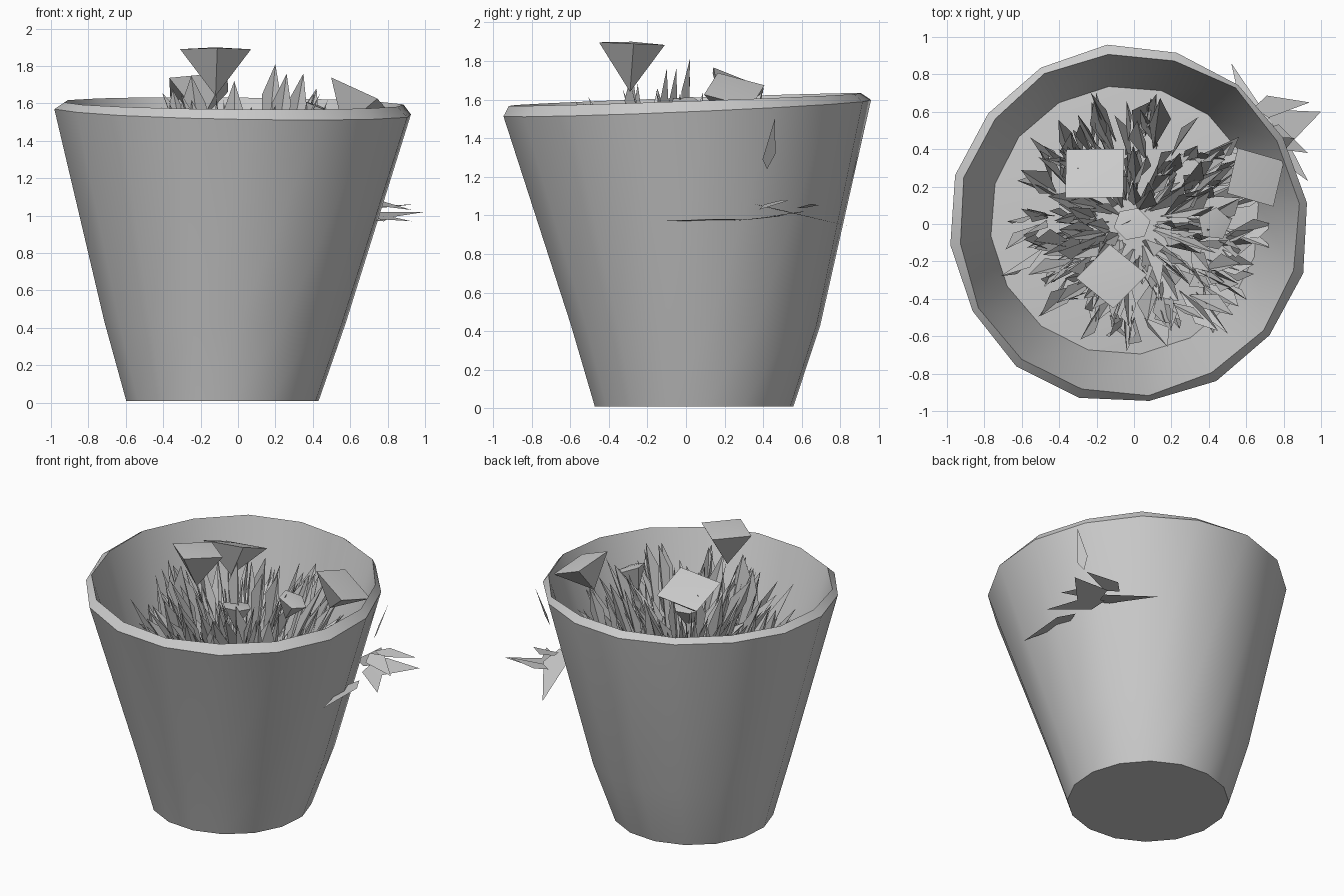
import bpy, bmesh, math, random
from mathutils import Vector

if "Cube" in bpy.data.objects:
    bpy.data.objects.remove(bpy.data.objects["Cube"])
random.seed(7)
N = 16


def make(name, verts, faces, angle=None):
    me = bpy.data.meshes.new(name)
    me.from_pydata([tuple(v) for v in verts], [], faces)
    bm = bmesh.new()
    bm.from_mesh(me)
    bmesh.ops.recalc_face_normals(bm, faces=bm.faces)
    bm.to_mesh(me)
    bm.free()
    ob = bpy.data.objects.new(name, me)
    bpy.context.collection.objects.link(ob)
    if angle:
        bpy.context.view_layer.objects.active = ob
        ob.select_set(True)
        bpy.ops.object.shade_smooth_by_angle(angle=math.radians(angle))
        ob.select_set(False)
    return ob


def ring(cx, cy, r, z, tx=0.0, ty=0.0, jit=0.0):
    """Tilted, slightly uneven circle."""
    out = []
    for i in range(N):
        a = 2 * math.pi * (i + 0.3) / N
        k = r + random.uniform(-jit, jit)
        x, y = cx + k * math.cos(a), cy + k * math.sin(a)
        out.append((x, y, z + tx * x + ty * y))
    return out


# Pot: base, outer wall, sloping uneven rim, inner wall down to the soil
rings = [ring(-0.083, 0.042, 0.518, 0.01),
         ring(-0.068, 0.05, 0.65, 0.43),
         ring(-0.03, 0.0, 0.96, 1.555, -0.02, 0.042, 0.015),
         ring(-0.03, 0.0, 0.915, 1.60, -0.01, 0.035, 0.012),
         ring(-0.05, 0.02, 0.72, 0.96)]
verts = [v for r in rings for v in r]
faces = [tuple(range(N))]
for k in range(len(rings) - 1):
    for i in range(N):
        j = (i + 1) % N
        faces.append((k * N + i, k * N + j, (k + 1) * N + j, (k + 1) * N + i))
make("pot", verts, faces, 35)

# Soil: low mound filling the pot
soil = ring(-0.05, 0.02, 0.74, 0.95) + [(-0.03, 0, 1.02)]
make("soil", soil, [(i, (i + 1) % N, N) for i in range(N)], 30)


# Leaves: folded blades fanning outwards from the middle
def blade(verts, faces, base, tip, width, turn, at=None):
    base, tip = Vector(base), Vector(tip)
    d = (tip - base).normalized()
    side = d.cross(Vector((math.cos(turn), math.sin(turn), 0.2))).normalized()
    fold = d.cross(side) * width * 0.35
    mid = base.lerp(tip, at or random.uniform(0.5, 0.75))
    n = len(verts)
    verts += [base, mid + side * width / 2 + fold, tip, mid - side * width / 2 + fold]
    faces += [(n, n + 1, n + 2), (n, n + 2, n + 3)]


verts, faces = [], []
count = 215
for i in range(count):
    a = 2 * math.pi * (i + random.random()) / count
    r0 = 0.08 + 0.42 * random.random()
    r1 = min(r0 + random.uniform(0.1, 0.32), 0.76)
    z1 = random.uniform(1.22, 1.66) - 0.3 * max(0, r1 - 0.45)
    b = a + random.uniform(-0.25, 0.25)
    blade(verts, faces,
          (r0 * math.cos(a), r0 * math.sin(a) - 0.02, 0.97),
          (r1 * math.cos(b), r1 * math.sin(b) - 0.02, z1),
          random.uniform(0.05, 0.13), a + random.uniform(-1.2, 1.2))
# Tall blades standing above the rim
for x, y, z, w in [(0.2, 0.02, 1.81, 0.1), (0.26, -0.1, 1.76, 0.1), (0.35, -0.05, 1.76, 0.1),
                   (-0.3, 0.3, 1.7, 0.1), (-0.02, 0.02, 1.72, 0.1), (-0.35, -0.25, 1.68, 0.1),
                   (-0.25, -0.28, 1.75, 0.14), (0.42, 0.2, 1.68, 0.1)]:
    blade(verts, faces, (x * 0.6, y * 0.6, 0.98), (x, y, z), w, 1.4, 0.8)
make("leaves", verts, faces)

# Stray leaves: spikes poking through the pot wall on the right
verts, faces = [], []
for base, tip, w in [((0.70, 0.48, 1.0), (1.0, 0.6, 1.02), 0.11),
                     ((0.64, 0.62, 1.04), (0.94, 0.65, 1.06), 0.06),
                     ((0.68, 0.52, 1.0), (0.93, 0.23, 0.97), 0.07),
                     ((0.68, 0.5, 1.08), (0.93, 0.38, 1.03), 0.07),
                     ((0.74, 0.35, 1.06), (0.52, 0.86, 0.94), 0.08),
                     ((0.77, 0.42, 1.24), (0.86, 0.46, 1.5), 0.04),
                     ((0.74, 0.3, 0.98), (0.78, -0.17, 0.97), 0.05)]:
    n = len(verts)
    b, t = Vector(base), Vector(tip)
    s = Vector((-(t - b).y, (t - b).x, 0.04)).normalized() * w
    m = b.lerp(t, 0.25)
    verts += [b, m + s, t, m - s]
    faces += [(n, n + 1, n + 2), (n, n + 2, n + 3)]
make("stray_leaves", verts, faces)


# Flowers: angular cups on thin stems
def flower(name, foot, top, radius, sides, turn, tilt=(0, 0), depth=0.25):
    t = Vector(top)
    axis = Vector((tilt[0], tilt[1], 1)).normalized()
    u = Vector((0, 1, 0)).cross(axis).normalized()
    w = axis.cross(u)
    v = [t - axis * depth]
    for i in range(sides):
        a = turn + 2 * math.pi * i / sides
        v.append(t + (u * math.cos(a) + w * math.sin(a) * 0.9) * radius)
    v.append(t + axis * 0.01)
    f = []
    for i in range(sides):
        j = (i + 1) % sides
        f += [(0, 1 + i, 1 + j), (1 + i, sides + 1, 1 + j)]
    n = len(v)
    v += [Vector(foot) + Vector((math.cos(k), math.sin(k), 0)) * 0.02 for k in (0, 2.1, 4.2)]
    v += [t - axis * (depth - 0.04)]
    f += [(n, n + 1, n + 3), (n + 1, n + 2, n + 3), (n + 2, n, n + 3)]
    make(name, v, f, 20)


flower("flower_front", (-0.06, -0.1, 0.98), (-0.12, -0.28, 1.89), 0.19, 4, 0.05, (0, 0.04), 0.25)
flower("flower_left", (-0.1, 0.1, 0.98), (-0.21, 0.27, 1.70), 0.22, 4, 0.8, (-0.1, 0.4), 0.2)
flower("flower_right", (0.35, 0.12, 0.98), (0.65, 0.25, 1.65), 0.2, 4, 0.5, (0.5, 0.15), 0.2)
flower("flower_side", (0.3, 0.0, 0.98), (0.43, 0.0, 1.58), 0.1, 5, 0.2, (0.4, 0.0), 0.16)
flower("flower_middle", (0.0, 0.0, 0.98), (-0.01, 0.0, 1.42), 0.1, 6, 0.2, (0.0, 0.1), 0.16)
